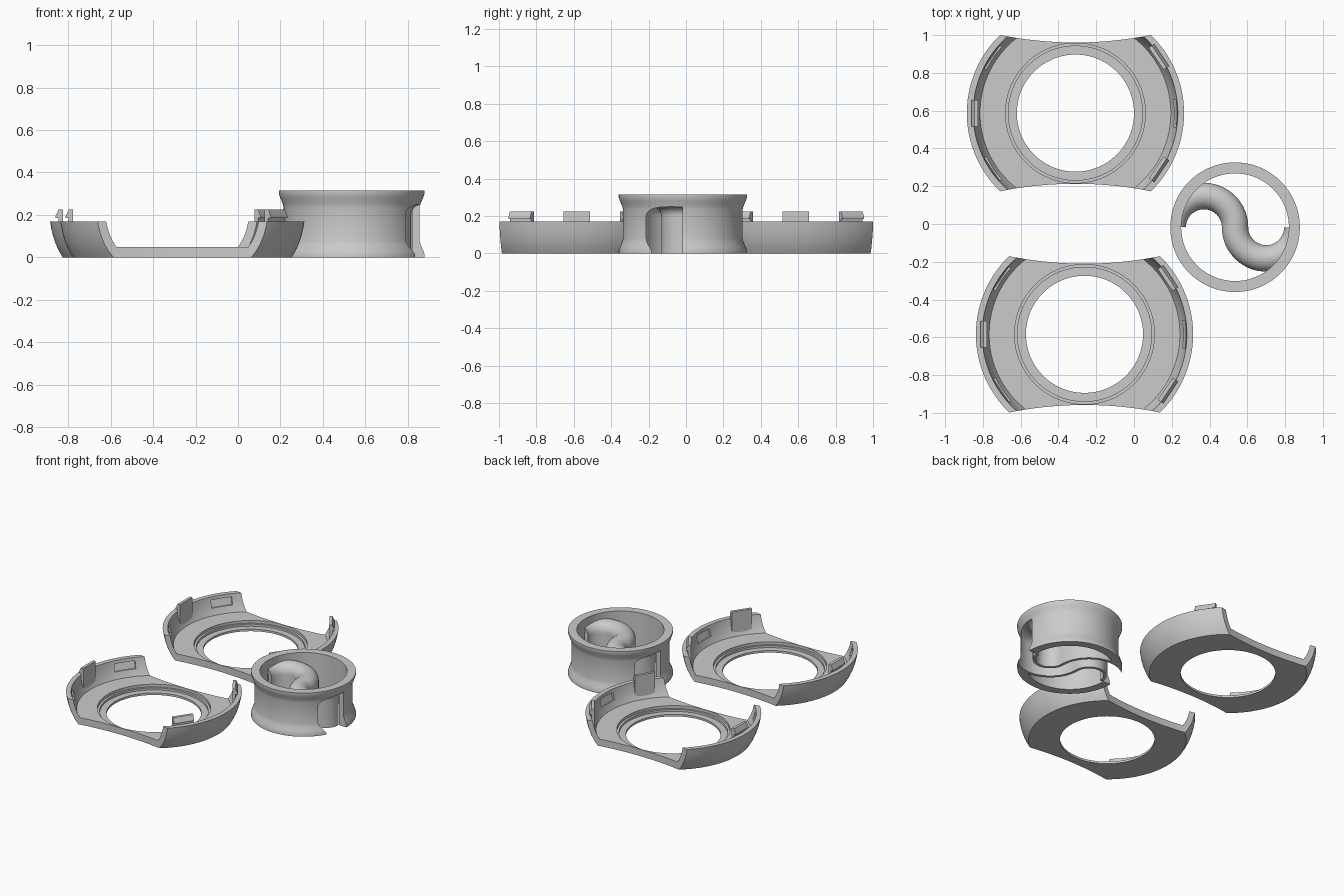
import bpy, bmesh, math
from mathutils import Matrix

if "Cube" in bpy.data.objects:
    bpy.data.objects.remove(bpy.data.objects["Cube"])

grey = bpy.data.materials.new("light grey plastic")
grey.diffuse_color = (0.6, 0.6, 0.6, 1)
grey.use_nodes = True
grey.node_tree.nodes["Principled BSDF"].inputs["Base Color"].default_value = grey.diffuse_color


def make(name, bm):
    bmesh.ops.recalc_face_normals(bm, faces=bm.faces[:])
    me = bpy.data.meshes.new(name)
    bm.to_mesh(me)
    bm.free()
    me.materials.append(grey)
    ob = bpy.data.objects.new(name, me)
    bpy.context.collection.objects.link(ob)
    return ob


def skin(name, rings, closed):
    """Bridge a list of equal cross-sections, closed in a loop or capped."""
    bm = bmesh.new()
    vs = [[bm.verts.new(p) for p in ring] for ring in rings]
    n, m = len(vs), len(vs[0])
    for i in range(n if closed else n - 1):
        a, b = vs[i], vs[(i + 1) % n]
        for j in range(m):
            k = (j + 1) % m
            bm.faces.new((a[j], b[j], b[k], a[k]))
    if not closed:
        bm.faces.new(vs[0])
        bm.faces.new(vs[-1])
    return make(name, bm)


def lathe(name, profile, segs=128):
    turn = [2 * math.pi * (i + 0.5) / segs for i in range(segs)]
    return skin(name, [[(r * math.cos(t), r * math.sin(t), z) for r, z in profile]
                       for t in turn], True)


def prism(name, profile, half, angle):
    """Radius/height profile extruded sideways, then turned around z."""
    ob = skin(name, [[(r, s * half, z) for r, z in profile] for s in (-1, 1)], False)
    ob.data.transform(Matrix.Rotation(math.radians(angle), 4, 'Z'))
    return ob


def cylinder(name, r, z0, z1, x=0, y=0, segs=128):
    bm = bmesh.new()
    bmesh.ops.create_cone(bm, cap_ends=True, segments=segs, radius1=r, radius2=r,
                          depth=z1 - z0,
                          matrix=Matrix.Translation((x, y, (z0 + z1) / 2)))
    return make(name, bm)


def boolean(ob, tool, op):
    """Apply a boolean, trying the next solver if one gives an empty result."""
    for solver in ('EXACT', 'MANIFOLD', 'FLOAT'):
        mod = ob.modifiers.new("cut", 'BOOLEAN')
        mod.object, mod.operation, mod.solver = tool, op, solver
        bpy.context.view_layer.update()
        deps = bpy.context.evaluated_depsgraph_get()
        result = bpy.data.meshes.new_from_object(ob.evaluated_get(deps))
        ob.modifiers.remove(mod)
        if len(result.polygons) > 0:
            result.materials.clear()
            result.materials.append(grey)
            for p in result.polygons:
                p.material_index = 0
            ob.data = result
            break
    bpy.data.objects.remove(tool)


def finish(ob, loc):
    ob.location = loc
    bpy.ops.object.select_all(action='DESELECT')
    bpy.context.view_layer.objects.active = ob
    ob.select_set(True)
    bpy.ops.object.shade_smooth_by_angle(angle=math.radians(25))


# Half shells: bowl with stepped hole, scooped ends, clips and clip slots
SHELL = [(0.31, 0), (0.515, 0), (0.533, 0.03), (0.549, 0.065), (0.562, 0.105),
         (0.570, 0.14), (0.575, 0.17), (0.542, 0.17), (0.537, 0.14), (0.528, 0.105),
         (0.517, 0.075), (0.505, 0.05), (0.37, 0.05), (0.37, 0.03), (0.355, 0.03),
         (0.355, 0.015), (0.31, 0.015)]
CLIP = [(0.515, 0.07), (0.535, 0.07), (0.535, 0.185), (0.55, 0.185),
        (0.55, 0.193), (0.535, 0.225), (0.515, 0.225)]
SLOT = [(0.48, 0.095), (0.532, 0.095), (0.55, 0.147), (0.48, 0.147)]

for side, x, y in (("back", -0.31, 0.587), ("front", -0.262, -0.584)):
    shell = lathe(side + "_shell", SHELL)
    for s in (-1, 1):
        boolean(shell, cylinder("scoop", 2.02, -0.1, 0.4, y=s * 2.394, segs=360),
                'DIFFERENCE')
    for a in (0, 146, 214):
        boolean(shell, prism("slot", SLOT, 0.073, a), 'DIFFERENCE')
    finish(shell, (x, y, 0))
    for i, a in enumerate((180, 34, -34)):
        finish(prism(f"{side}_clip_{i + 1}", CLIP, 0.07, a), (x, y, 0))


# S-shaped arched tunnel, open below: two half circles joined at the middle
def tunnel(name, half, z0, spring, reach=math.pi):
    arch = [(-half, z0), (half, z0)]
    arch += [(half * math.cos(math.pi * i / 16), spring + half * math.sin(math.pi * i / 16))
             for i in range(17)]
    R, n = 0.165, 40
    rings = []
    for i in range(n, -n - 1, -1):
        s = -1 if i >= 0 else 1
        t = reach * abs(i) / n
        if s == -1:
            rings.append([(-R + (R + u) * math.cos(t), (R + u) * math.sin(t), z)
                          for u, z in arch])
        else:
            a = math.pi - t
            rings.append([(R + (R - u) * math.cos(a), -(R - u) * math.sin(a), z)
                          for u, z in arch])
    return skin(name, rings, False)


# Ring body with flared rims, pierced where the tunnel meets its wall
RING = [(0.285, 0), (0.343, 0), (0.343, 0.015), (0.336, 0.035), (0.325, 0.06),
        (0.32, 0.08), (0.32, 0.235), (0.325, 0.255), (0.336, 0.28), (0.343, 0.3),
        (0.343, 0.315), (0.285, 0.315)]
place = (0.535, -0.017, 0)
ring = lathe("ring_body", RING)
boolean(ring, tunnel("bore", 0.05, -0.05, 0.20, 3.13), 'DIFFERENCE')
finish(ring, place)

passage = tunnel("s_tunnel", 0.07, 0.0, 0.20, 3.13)
boolean(passage, tunnel("bore", 0.05, -0.05, 0.20, 3.20), 'DIFFERENCE')
boolean(passage, cylinder("trim", 0.297, -0.1, 0.5), 'INTERSECT')
finish(passage, place)
